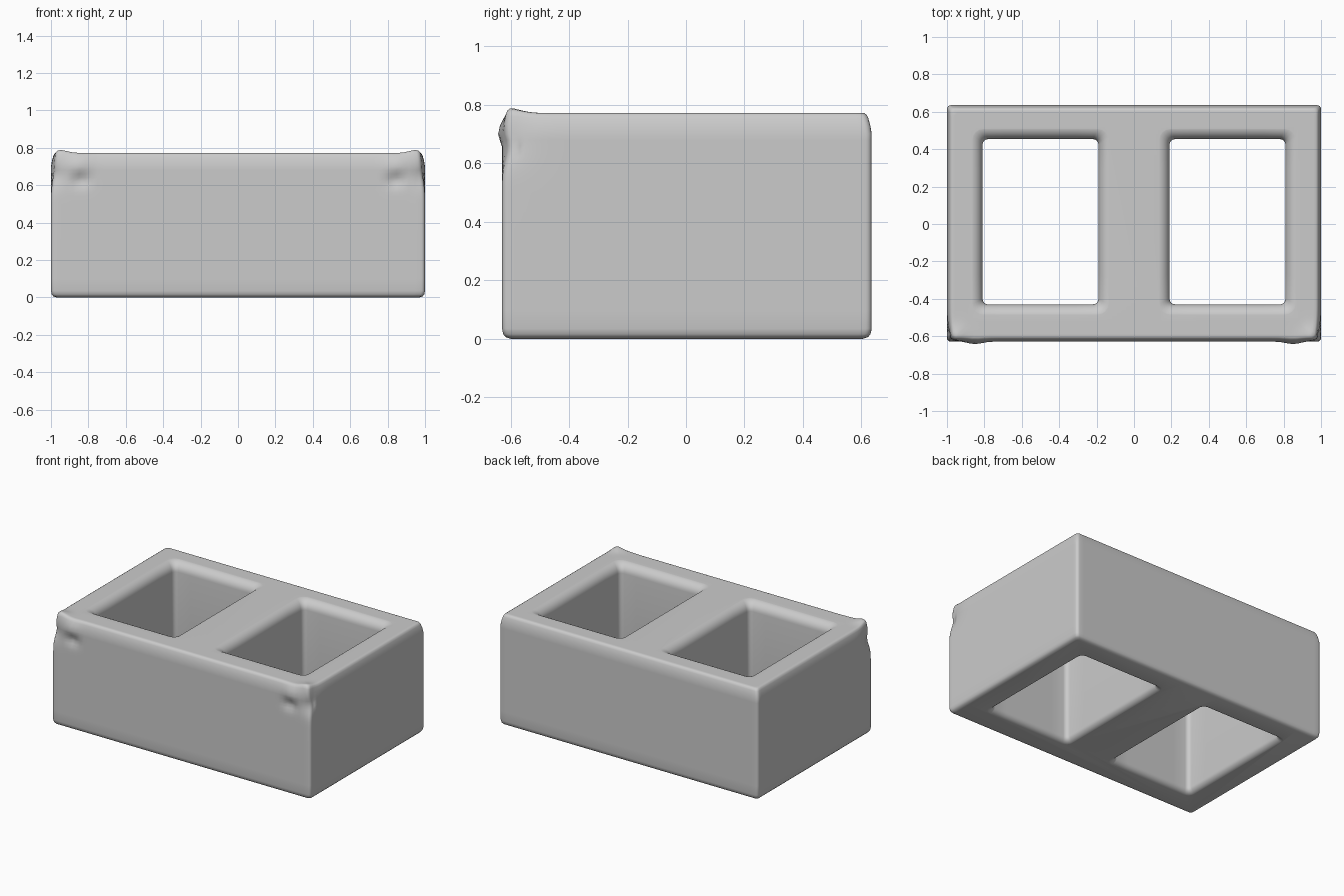
import bpy
import bmesh
from math import sin, cos, pi, exp, radians
from mathutils import Vector

if "Cube" in bpy.data.objects:
    bpy.data.objects.remove(bpy.data.objects["Cube"], do_unlink=True)

TOP = 0.772

concrete = bpy.data.materials.new("concrete grey")
concrete.use_nodes = True
GREY = (0.6, 0.6, 0.6, 1)
concrete.diffuse_color = GREY
concrete.node_tree.nodes["Principled BSDF"].inputs["Base Color"].default_value = GREY


def rounded_ring(cx, cy, hx, hy, r, z, side_steps, arc_steps=4):
    """Closed rounded rectangle, with extra points along the straight sides."""
    arcs = []
    for i, (sx, sy) in enumerate([(1, 1), (-1, 1), (-1, -1), (1, -1)]):
        arcs.append([Vector((cx + sx * (hx - r) + r * cos(pi / 2 * (i + k / arc_steps)),
                             cy + sy * (hy - r) + r * sin(pi / 2 * (i + k / arc_steps)), z))
                     for k in range(arc_steps + 1)])
    points = []
    for i, arc in enumerate(arcs):
        points += arc
        start, end = arc[-1], arcs[(i + 1) % 4][0]
        points += [start.lerp(end, k / side_steps) for k in range(1, side_steps)]
    return points


def loft(name, rings):
    bm = bmesh.new()
    loops = [[bm.verts.new(p) for p in ring] for ring in rings]
    n = len(loops[0])
    for low, high in zip(loops, loops[1:]):
        for i in range(n):
            j = (i + 1) % n
            bm.faces.new((low[i], low[j], high[j], high[i]))
    bm.faces.new(loops[0][::-1])
    bm.faces.new(loops[-1])
    mesh = bpy.data.meshes.new(name)
    bm.to_mesh(mesh)
    bm.free()
    mesh.materials.append(concrete)
    obj = bpy.data.objects.new(name, mesh)
    bpy.context.collection.objects.link(obj)
    return obj


# Block body: rounded foot, straight walls, eased top edge, flat top
profile = [(0.03, 0), (0.012, 0.006), (0.004, 0.016), (0, 0.035)]
profile += [(0, 0.1), (0, 0.3), (0, 0.5)]
profile += [(0, 0.5 + 0.02 * k) for k in range(1, 11)]
profile += [(0.005, 0.73), (0.012, 0.755), (0.018, 0.767), (0.027, TOP)]
profile += [(0.027 + 0.014 * k, TOP) for k in range(1, 7)]
block = loft("concrete_block", [rounded_ring(0, 0.003, 1 - d, 0.632 - d, 0.02, z, 60)
                                for d, z in profile])


# Worn lumps and chips on the two front top corners
def bump(a, b, size):
    return exp(-((a / size) ** 2 + (b / size) ** 2))


for v in block.data.vertices:
    x, y, z = v.co
    ax, side = abs(x), (1 if x > 0 else -1)
    if y > -0.4 or ax < 0.6 or z < 0.45:
        continue
    lift = bump(ax - 0.95, y + 0.6, 0.05) * max(0, (z - 0.7) / (TOP - 0.7))
    v.co.z += 0.016 * lift
    if y < -0.58:
        v.co.y += 0.022 * bump(ax - 0.84, z - 0.625, 0.035)
        v.co.y -= 0.014 * bump(ax - 0.85, z - 0.71, 0.05)
        v.co.y += 0.02 * bump(ax - 1.0, z - 0.65, 0.06)
    if ax > 0.95:
        v.co.x -= side * 0.018 * bump(y + 0.63, z - 0.7, 0.09)

# Two through cells with softly rolled rims
ROLL, ROLL_LOW = 0.065, 0.04
cell = [(ROLL_LOW, -0.05)]
cell += [(ROLL_LOW * (1 - sin(a)), -0.001 + ROLL_LOW * (1 - cos(a)))
         for a in [pi / 2 * k / 6 for k in range(7)]]
cell += [(ROLL * (1 - cos(a)), TOP + 0.001 - ROLL * (1 - sin(a)))
         for a in [pi / 2 * k / 8 for k in range(9)]]
cell += [(ROLL, TOP + 0.08)]

bpy.context.view_layer.objects.active = block
block.select_set(True)
for side in (-1, 1):
    cutter = loft("cell_cutter", [rounded_ring(side * 0.5, 0.012, 0.31 + d, 0.442 + d,
                                               0.03 + d * 0.5, z, 6)
                                  for d, z in cell])
    cutter.hide_render = True
    cut = block.modifiers.new("cell", "BOOLEAN")
    cut.operation = "DIFFERENCE"
    cut.solver = "EXACT"
    cut.object = cutter
    bpy.ops.object.modifier_apply(modifier=cut.name)
    bpy.data.objects.remove(cutter, do_unlink=True)

bpy.ops.object.shade_smooth_by_angle(angle=radians(40))
